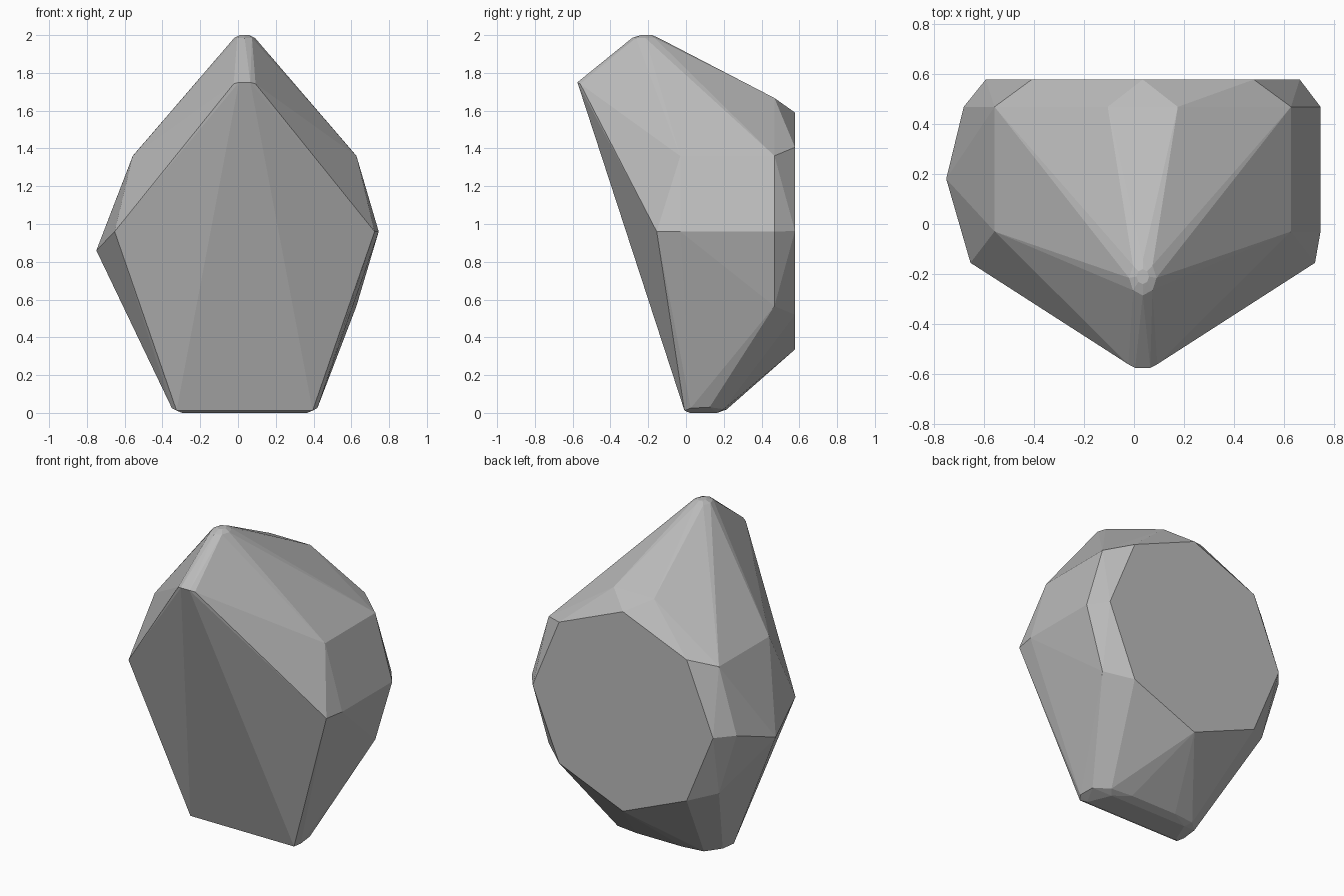
import bpy
import bmesh
from math import cos, sin, pi

CENTRE = 0.035   # x of the stone's middle line
MIDDLE = 0.963   # height of the widest band

cube = bpy.data.objects.get("Cube")
if cube:
    bpy.data.objects.remove(cube, do_unlink=True)

stone = bpy.data.materials.new("stone grey")
stone.use_nodes = True
grey = (0.5, 0.5, 0.5, 1)
stone.diffuse_color = grey
stone.node_tree.nodes["Principled BSDF"].inputs["Base Color"].default_value = grey


def pair(x, y, z):
    """Two points mirrored about the middle line."""
    return [(CENTRE + side * x, y, z) for side in (-1, 1)]


def ring(rx, ry, y, z, count=8):
    """Level rounded ring of points."""
    return [(CENTRE + rx * cos(2 * pi * i / count),
             y + ry * sin(2 * pi * i / count), z) for i in range(count)]


points = []

# flat octagonal back
points += [(CENTRE + 0.627 * cos(i * pi / 4), 0.577,
            MIDDLE + 0.627 * sin(i * pi / 4)) for i in range(8)]

# shoulder band just ahead of the back
for side in (-1, 1):
    points += pair(0.592, 0.468, MIDDLE + side * 0.398)
points += pair(0.14, 0.468, 1.667)
points += pair(0.592, -0.03, 1.36)

# right and left flanks
points += pair(0.688, -0.155, 0.96)
points += [(0.745, -0.03, 0.96), (0.745, 0.468, 0.96)]
points += [(-0.75, 0.18, 0.86), (-0.68, 0.468, 0.96)]

# rounded peak
points += ring(0.055, 0.07, -0.215, 1.985)
points += ring(0.025, 0.03, -0.21, 2.0)

# blunt front nose
points += pair(0.058, -0.56, 1.742)
points += pair(0.03, -0.575, 1.75)

# narrow foot with rounded corners
points += pair(0.36, -0.008, 0.012)
points += pair(0.385, 0.025, 0.025)
points += pair(0.378, 0.125, 0.03)
points += pair(0.30, 0.2, 0.02)
points += pair(0.16, 0.215, 0.018)
points += pair(0.33, 0.02, 0.0)
points += pair(0.27, 0.165, 0.0)

# close the stone as one convex solid
bm = bmesh.new()
for p in points:
    bm.verts.new(p)
hull = bmesh.ops.convex_hull(bm, input=bm.verts)
loose = [v for v in bm.verts if not v.link_faces]
bmesh.ops.delete(bm, geom=loose, context="VERTS")
bmesh.ops.dissolve_limit(bm, angle_limit=0.01, verts=bm.verts, edges=bm.edges)
bmesh.ops.recalc_face_normals(bm, faces=bm.faces)

mesh = bpy.data.meshes.new("stone")
bm.to_mesh(mesh)
bm.free()
mesh.materials.append(stone)
rock = bpy.data.objects.new("stone", mesh)
bpy.context.collection.objects.link(rock)
